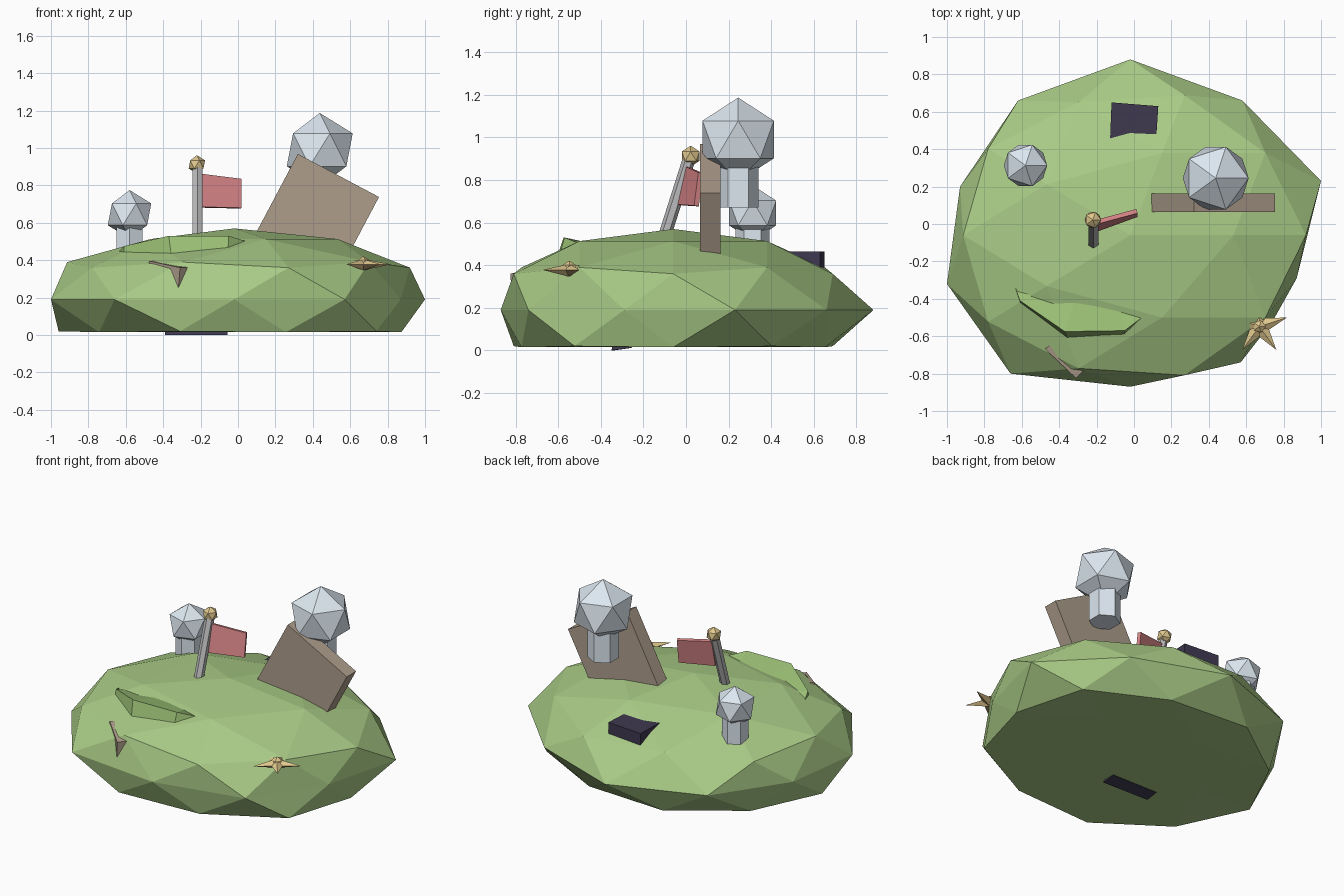
import bpy, bmesh, math
from mathutils import Matrix, Vector

if "Cube" in bpy.data.objects:
    bpy.data.objects.remove(bpy.data.objects["Cube"])


def mat(name, *rgb):
    m = bpy.data.materials.new(name)
    m.diffuse_color = (*rgb, 1)
    m.use_nodes = True
    m.node_tree.nodes["Principled BSDF"].inputs["Base Color"].default_value = m.diffuse_color
    return m


GRASS = mat("grass", .40, .60, .24)
MOSS = mat("moss", .33, .53, .18)
FROST = mat("frost", .72, .80, .87)
WOOD = mat("wood", .42, .34, .26)
DARK = mat("dark", .05, .04, .08)
GOLD = mat("gold", .75, .58, .27)
RED = mat("red", .70, .24, .25)
STEEL = mat("steel", .50, .50, .51)


def finish(name, bm, material):
    bmesh.ops.recalc_face_normals(bm, faces=bm.faces)
    me = bpy.data.meshes.new(name)
    bm.to_mesh(me)
    bm.free()
    me.materials.append(material)
    ob = bpy.data.objects.new(name, me)
    bpy.context.collection.objects.link(ob)
    return ob


def ball(name, center, r, material):
    bm = bmesh.new()
    bmesh.ops.create_icosphere(bm, subdivisions=1, radius=r,
                               matrix=Matrix.Translation(center))
    return finish(name, bm, material)


def rod(name, a, b, r, material):
    a, b = Vector(a), Vector(b)
    d = b - a
    m = Matrix.Translation((a + b) / 2) @ Vector((0, 0, 1)).rotation_difference(d).to_matrix().to_4x4()
    bm = bmesh.new()
    bmesh.ops.create_cone(bm, cap_ends=True, segments=6, radius1=r, radius2=r,
                          depth=d.length, matrix=m)
    return finish(name, bm, material)


def slab(name, quad, offset, material):
    """Four corners swept along an offset."""
    bm = bmesh.new()
    f = bm.faces.new([bm.verts.new(p) for p in quad])
    ext = bmesh.ops.extrude_face_region(bm, geom=[f], use_keep_orig=True)["geom"]
    bmesh.ops.translate(bm, vec=offset, verts=[v for v in ext if isinstance(v, bmesh.types.BMVert)])
    return finish(name, bm, material)


# Island: squashed icosphere with an uneven rim and flattened underside
rim = [(1, .23), (.58, .66), (-.02, .88), (-.62, .66), (-.93, .2),
       (-1, -.32), (-.66, -.80), (-.02, -.87), (.57, -.74), (.87, -.29)]
bm = bmesh.new()
bmesh.ops.create_icosphere(bm, subdivisions=2, radius=1)
for v in bm.verts:
    x, y, z = v.co
    if abs(z) < .1:
        k = round((math.degrees(math.atan2(y, x)) - 18) / 36) % 10
        v.co = (*rim[k], .19)
    else:
        v.co = (1.05 * x - .02, .88 * y - .06, max(.19 + .38 * z, .015))
finish("island", bm, GRASS)

# Two round-topped trees
for name, (x, y, z), r, tr, base in (("small_tree", (-.58, .313, .645), .13, .08, .42),
                                     ("large_tree", (.437, .245, .99), .197, .096, .67)):
    ball(name + "_crown", (x, y, z), r, FROST)
    rod(name + "_trunk", (x, y, base), (x, y, z - .5 * r), tr, FROST)

# Leaning flag pole, knob and flag
rod("flag_pole", (-.217, -.125, .46), (-.217, .015, .90), .03, STEEL)
ball("pole_knob", (-.22, .022, .912), .049, GOLD)
slab("flag", [(-.195, -.04, .685), (.02, .038, .68), (.02, .058, .835), (-.195, .0, .862)],
     (-.008, .022, -.004), RED)

# Leaning slab stuck in the hill
slab("leaning_slab", [(.32, .065, .968), (.754, .065, .738), (.474, .065, .21), (.04, .065, .44)],
     (0, .097, 0), WOOD)

# Dark blocks at the back and under the base
slab("back_block", [(-.12, .65, .465), (.13, .63, .465), (.115, .40, .465), (-.13, .40, .465)],
     (0, 0, -.2), DARK)
slab("base_block", [(-.39, -.34, 0), (-.055, -.35, 0), (-.055, -.26, .012), (-.39, -.255, .012)],
     (0, .01, .05), DARK)

# Wooden stub at the front edge
slab("wood_stub", [(-.476, -.668, .396), (-.40, -.615, .40), (-.26, -.775, .362), (-.31, -.825, .36)],
     (-.01, .01, -.125), WOOD)

# Crescent ledge: sections of rim, outer foot and inner foot
sections = [((-.66, -.27, .42), (-.66, -.275, .40), (-.64, -.27, .40)),
            ((-.61, -.41, .475), (-.605, -.435, .39), (-.48, -.30, .45)),
            ((-.37, -.575, .53), (-.355, -.615, .41), (-.30, -.36, .485)),
            ((-.05, -.57, .53), (-.055, -.605, .415), (-.08, -.42, .49)),
            ((.095, -.46, .485), (.095, -.465, .46), (.08, -.455, .46))]
bm = bmesh.new()
rings = [[bm.verts.new(p) for p in s] for s in sections]
for a, b in zip(rings, rings[1:]):
    for i in range(3):
        j = (i + 1) % 3
        bm.faces.new((a[i], a[j], b[j], b[i]))
bm.faces.new(rings[0])
bm.faces.new(rings[-1])
finish("crescent_ledge", bm, MOSS)

# Five-pointed star with a centre bead
bm = bmesh.new()
c = Vector((.67, -.548, .378))
ring = []
for i in range(10):
    r, a = (.055 if i % 2 else .155), math.radians(18 + 36 * i)
    ring.append(bm.verts.new(c + Vector((r * math.cos(a), r * math.sin(a), 0))))
for h in (.028, -.032):
    tip = bm.verts.new(c + Vector((0, 0, h)))
    for i in range(10):
        bm.faces.new((ring[i], ring[(i + 1) % 10], tip))
finish("star", bm, GOLD)
ball("star_bead", c + Vector((0, 0, .005)), .038, GOLD)
